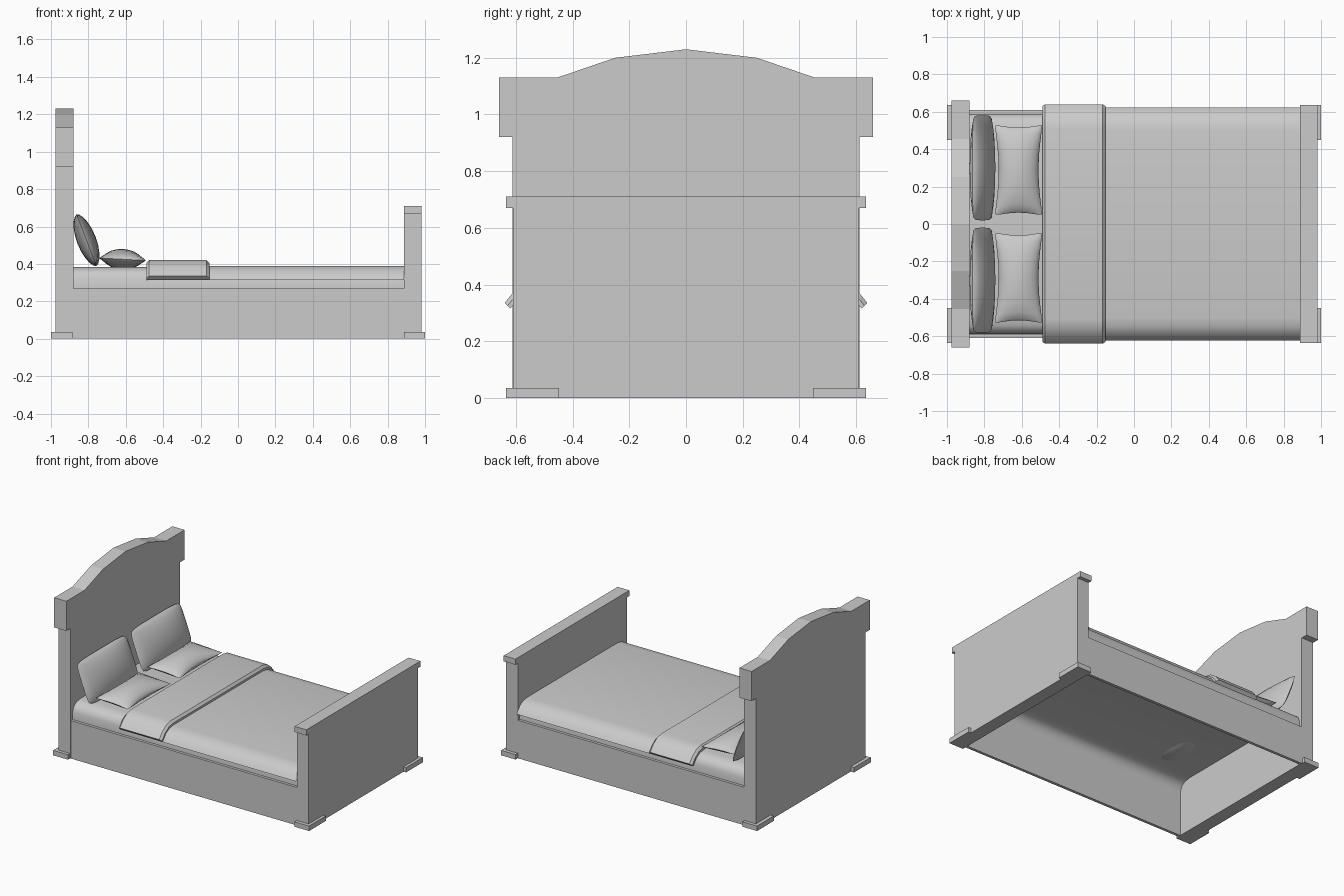
import bpy, bmesh, math
from mathutils import Matrix

if "Cube" in bpy.data.objects:
    bpy.data.objects.remove(bpy.data.objects["Cube"])

grey = bpy.data.materials.new("plain_grey")
grey.diffuse_color = (0.6, 0.6, 0.6, 1)
grey.use_nodes = True
grey.node_tree.nodes["Principled BSDF"].inputs["Base Color"].default_value = grey.diffuse_color


def finish(name, bm, smooth=None, close=True):
    if close:
        bmesh.ops.recalc_face_normals(bm, faces=bm.faces)
    me = bpy.data.meshes.new(name)
    bm.to_mesh(me)
    bm.free()
    me.materials.append(grey)
    ob = bpy.data.objects.new(name, me)
    bpy.context.collection.objects.link(ob)
    if smooth:
        bpy.context.view_layer.objects.active = ob
        ob.select_set(True)
        bpy.ops.object.shade_smooth_by_angle(angle=math.radians(smooth))
        ob.select_set(False)
    return ob


def mirrored(half):
    """Half outline from the centre outwards -> full outline from +y to -y."""
    return half[::-1] + [(-y, z) for y, z in half if y > 0]


def loft(name, stations, closed, smooth=None):
    """Skin (x, outline) sections along x; closed outlines get end caps."""
    bm = bmesh.new()
    rings = [[bm.verts.new((x, y, z)) for y, z in pts] for x, pts in stations]
    n = len(rings[0])
    for a, b in zip(rings, rings[1:]):
        for i in range(n if closed else n - 1):
            j = (i + 1) % n
            bm.faces.new((a[i], a[j], b[j], b[i]))
    if closed:
        bm.faces.new(rings[0])
        bm.faces.new(rings[-1])
    elif bm.faces:
        bm.normal_update()
        top = max(bm.faces, key=lambda f: f.calc_area())
        if top.normal.z < 0:
            bmesh.ops.reverse_faces(bm, faces=bm.faces)
    return finish(name, bm, smooth, closed)


def box(name, x0, x1, y0, y1, z0, z1):
    outline = [(y0, z0), (y1, z0), (y1, z1), (y0, z1)]
    return loft(name, [(x0, outline), (x1, outline)], True)


# Headboard with shoulders and arched crest
head = mirrored([(0, 1.23), (0.25, 1.20), (0.455, 1.13), (0.66, 1.13),
                 (0.66, 0.92), (0.612, 0.92), (0.612, 0)])
loft("headboard", [(-0.975, head), (-0.88, head)], True)

# Footboard with a wider cap
foot = mirrored([(0, 0.71), (0.636, 0.71), (0.636, 0.67),
                 (0.61, 0.67), (0.61, 0)])
loft("footboard", [(0.888, foot), (0.98, foot)], True)

# Side rails and corner feet
for side, s in (("left", -1), ("right", 1)):
    ya, yb = sorted((s * 0.59, s * 0.61))
    box(side + "_rail", -0.88, 0.888, ya, yb, 0, 0.268)
    ya, yb = sorted((s * 0.448, s * 0.635))
    box(side + "_head_foot", -1.0, -0.885, ya, yb, 0, 0.035)
    box(side + "_end_foot", 0.888, 1.0, ya, yb, 0, 0.035)

# Mattress and blanket are open shells with rolled sides
mattress = mirrored([(0, 0.383), (0.5, 0.383), (0.545, 0.376),
                     (0.575, 0.355), (0.589, 0.32), (0.591, 0.268)])
loft("mattress", [(-0.88, mattress), (0.888, mattress)], False, 40)
blanket = mirrored([(0, 0.39), (0.5, 0.39), (0.55, 0.382),
                    (0.585, 0.362), (0.61, 0.333), (0.622, 0.315)])
loft("blanket", [(-0.48, blanket), (0.888, blanket)], False, 40)

# Folded-back blanket band: thick sheet with chamfered ends
outer = [(0, 0.42), (0.51, 0.42), (0.56, 0.41), (0.605, 0.378), (0.64, 0.335)]
inner = [(0, 0.389), (0.5, 0.389), (0.545, 0.381), (0.585, 0.357), (0.62, 0.315)]


def band(inset):
    top = [(a + (c - a) * inset, b + (d - b) * inset)
           for (a, b), (c, d) in zip(outer, inner)]
    return mirrored(top) + mirrored(inner)[::-1]


loft("blanket_fold", [(-0.49, band(0.5)), (-0.475, band(0)),
                      (-0.168, band(0)), (-0.153, band(0.5))], True, 35)


def pillow(name, a, b, h, rim, pinch, corner, matrix):
    """Cushion with half sizes a, b, h; pinch draws the sides in."""
    bm = bmesh.new()
    n = 10
    grids = []
    for s in (1, -1):
        grid = []
        for i in range(n + 1):
            row = []
            for j in range(n + 1):
                u, v = (math.sin(math.pi / 2 * (2 * k / n - 1)) for k in (i, j))
                x = a * u * (1 - pinch * (1 - v * v)) * (1 - corner * u * u * v ** 6)
                y = b * v * (1 - 0.4 * pinch * (1 - u * u)) * (1 - corner * v * v * u ** 6 * 0.6)
                z = s * (rim + (h - rim) * ((1 - u * u) * (1 - v * v)) ** 0.6)
                row.append(bm.verts.new((x, y, z)))
            grid.append(row)
        grids.append(grid)
        for i in range(n):
            for j in range(n):
                bm.faces.new((grid[i][j], grid[i + 1][j],
                              grid[i + 1][j + 1], grid[i][j + 1]))
    bmesh.ops.remove_doubles(bm, verts=bm.verts, dist=0.0005)
    bmesh.ops.transform(bm, matrix=matrix, verts=bm.verts)
    return finish(name, bm, 50)


# Two flat pillows and two leaning against the headboard
for side, s in (("left", -1), ("right", 1)):
    flat = (Matrix.Translation((-0.617, s * 0.288, 0.425))
            @ Matrix.Rotation(math.radians(3), 4, 'Y'))
    pillow(side + "_flat_pillow", 0.133, 0.247, 0.055, 0.0, 0.2, 0.06, flat)
    lean = (Matrix.Translation((-0.81, s * 0.3, 0.527))
            @ Matrix.Rotation(math.radians(69), 4, 'Y'))
    pillow(side + "_leaning_pillow", 0.148, 0.28, 0.052, 0.0, 0.0, 0.09, lean)
